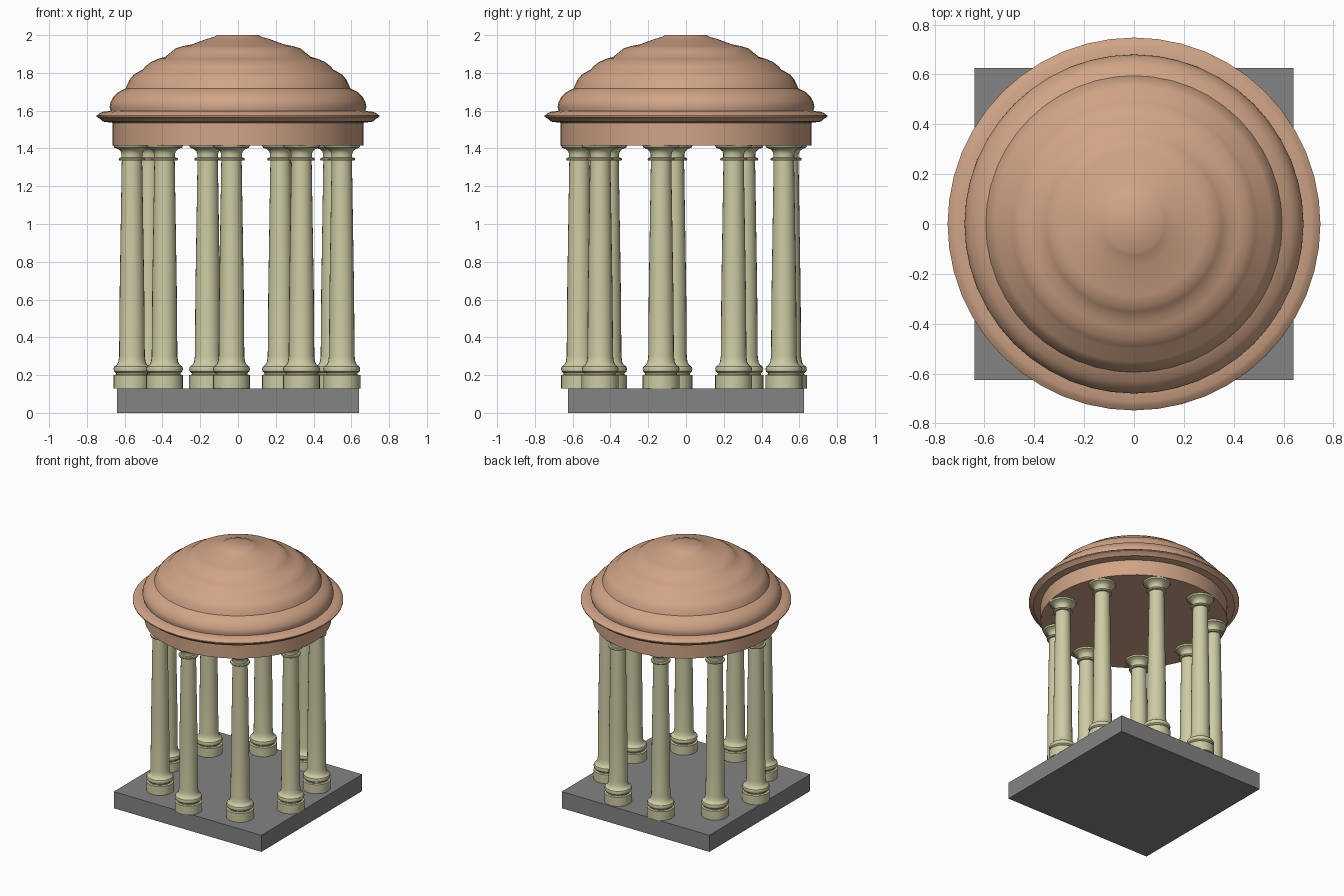
import bpy
import bmesh
from math import sin, cos, pi, radians

cube = bpy.data.objects.get("Cube")
if cube:
    bpy.data.objects.remove(cube, do_unlink=True)


def material(name, rgb):
    mat = bpy.data.materials.new(name)
    mat.use_nodes = True
    color = (*rgb, 1.0)
    mat.diffuse_color = color
    mat.node_tree.nodes["Principled BSDF"].inputs["Base Color"].default_value = color
    return mat


def add_object(name, mesh, mat):
    mesh.materials.append(mat)
    obj = bpy.data.objects.new(name, mesh)
    bpy.context.collection.objects.link(obj)
    return obj


def lathe(name, profile, sides):
    """Closed solid turned around z from (radius, height) points, bottom to top."""
    bm = bmesh.new()
    rings = [[bm.verts.new((r * cos(2 * pi * i / sides), r * sin(2 * pi * i / sides), z))
              for i in range(sides)] for r, z in profile]
    for low, high in zip(rings, rings[1:]):
        for i in range(sides):
            j = (i + 1) % sides
            bm.faces.new((low[i], low[j], high[j], high[i]))
    bm.faces.new(rings[0][::-1])
    bm.faces.new(rings[-1])
    mesh = bpy.data.meshes.new(name)
    bm.to_mesh(mesh)
    bm.free()
    return mesh


def smooth(obj, angle):
    bpy.ops.object.select_all(action="DESELECT")
    obj.select_set(True)
    bpy.context.view_layer.objects.active = obj
    bpy.ops.object.shade_smooth_by_angle(angle=radians(angle))


stone = material("grey stone", (0.23, 0.23, 0.23))
cream = material("pale cream", (0.61, 0.60, 0.37))
clay = material("terracotta", (0.63, 0.37, 0.24))

# Square floor slab
bm = bmesh.new()
bmesh.ops.create_cube(bm, size=1)
bmesh.ops.scale(bm, vec=(1.28, 1.25, 0.13), verts=bm.verts)
bmesh.ops.translate(bm, vec=(0, 0, 0.065), verts=bm.verts)
slab_mesh = bpy.data.meshes.new("floor_slab")
bm.to_mesh(slab_mesh)
bm.free()
add_object("floor_slab", slab_mesh, stone)

# Columns: plinth, rounded base, tapering shaft, neck ring, flared capital
column_profile = [
    (0.098, 0.13), (0.098, 0.2), (0.084, 0.203), (0.084, 0.21),
    (0.094, 0.218), (0.098, 0.232), (0.094, 0.245), (0.08, 0.255),
    (0.072, 0.27), (0.068, 0.3), (0.065, 0.65), (0.054, 1.335),
    (0.068, 1.336), (0.071, 1.343), (0.068, 1.35), (0.055, 1.352),
    (0.055, 1.37), (0.06, 1.385), (0.072, 1.396), (0.093, 1.404), (0.098, 1.416),
]
COUNT, RING = 9, 0.565
column_mesh = lathe("column", column_profile, 24)
column_mesh.materials.append(cream)
for i in range(COUNT):
    a = radians(-3.5) + 2 * pi * i / COUNT
    column = bpy.data.objects.new(f"column_{i + 1}", column_mesh)
    column.location = (RING * sin(a), -RING * cos(a), 0)
    bpy.context.collection.objects.link(column)
    if i == 0:
        smooth(column, 35)

# Round beam carried by the columns
drum = add_object("round_beam", lathe("round_beam", [(0.664, 1.415), (0.664, 1.545)], 48), clay)
smooth(drum, 30)

# Projecting cornice
cornice_profile = [(0.66, 1.535), (0.715, 1.542), (0.728, 1.555), (0.748, 1.567),
                   (0.748, 1.574), (0.73, 1.588), (0.715, 1.594), (0.66, 1.6)]
cornice = add_object("cornice", lathe("cornice", cornice_profile, 48), clay)
smooth(cornice, 30)

# Dome of rounded steps with a flat cap
dome_profile = [
    (0.672, 1.59), (0.68, 1.62), (0.675, 1.645), (0.66, 1.672), (0.635, 1.697), (0.595, 1.717),
    (0.588, 1.735), (0.575, 1.763), (0.553, 1.79), (0.502, 1.819),
    (0.49, 1.835), (0.46, 1.858), (0.42, 1.875), (0.385, 1.885),
    (0.352, 1.912), (0.33, 1.93), (0.29, 1.942), (0.24, 1.952),
    (0.17, 1.978), (0.125, 1.991), (0.113, 2.0),
]
dome = add_object("dome", lathe("dome", dome_profile, 48), clay)
smooth(dome, 40)
